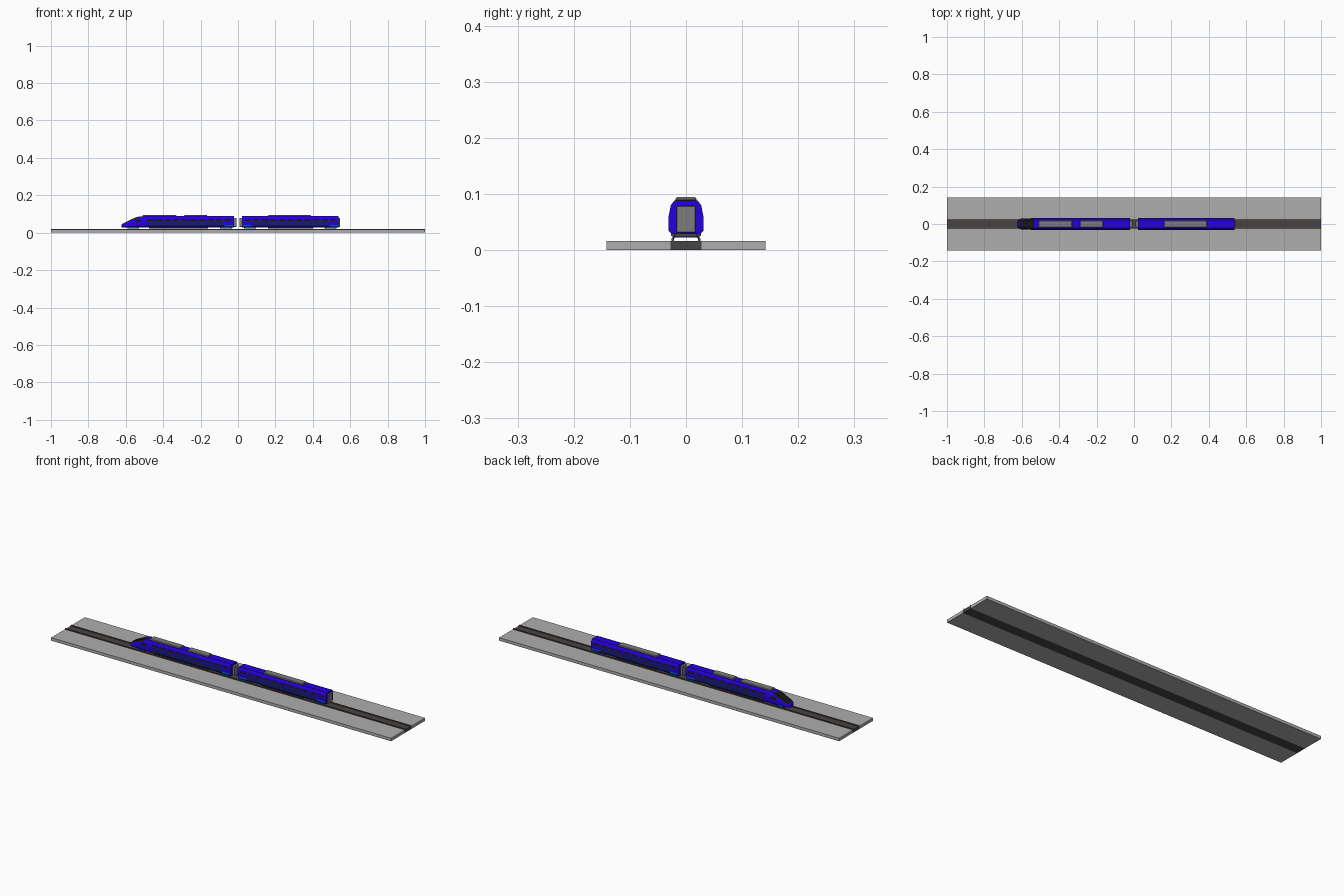
import bpy, bmesh, math

if "Cube" in bpy.data.objects:
    bpy.data.objects.remove(bpy.data.objects["Cube"])


def material(name, r, g, b):
    m = bpy.data.materials.new(name)
    m.diffuse_color = (r, g, b, 1)
    m.use_nodes = True
    m.node_tree.nodes["Principled BSDF"].inputs["Base Color"].default_value = m.diffuse_color
    return m


BLUE = material("blue", 0.02, 0.0, 0.72)
NAVY = material("navy", 0.008, 0.012, 0.16)
CYAN = material("light_blue", 0.0, 0.16, 0.75)
BLACK = material("black", 0.008, 0.008, 0.01)
DARK = material("dark_grey", 0.06, 0.06, 0.06)
PALE = material("platform_grey", 0.42, 0.42, 0.42)
GREY = material("equipment_grey", 0.2, 0.2, 0.2)
RUST = material("rail_brown", 0.13, 0.07, 0.05)

# Right half of the car cross-section (y, z), bottom to top
HALF = [(0.026, 0.029), (0.031, 0.035), (0.031, 0.06), (0.027, 0.080), (0.021, 0.088)]
FLOOR = HALF[0][1]


def mesh_object(name, verts, faces, mats):
    me = bpy.data.meshes.new(name)
    me.from_pydata(verts, [], faces)
    bm = bmesh.new()
    bm.from_mesh(me)
    bmesh.ops.recalc_face_normals(bm, faces=bm.faces)
    bm.to_mesh(me)
    bm.free()
    ob = bpy.data.objects.new(name, me)
    bpy.context.collection.objects.link(ob)
    for m in mats:
        me.materials.append(m)
    return ob


def box(name, x, y, z, mat, bevel=0):
    v = [(a, b, c) for a in x for b in y for c in z]
    f = [(0, 1, 3, 2), (4, 6, 7, 5), (0, 4, 5, 1), (2, 3, 7, 6), (0, 2, 6, 4), (1, 5, 7, 3)]
    ob = mesh_object(name, v, f, [mat])
    if bevel:
        mod = ob.modifiers.new("bevel", "BEVEL")
        mod.width, mod.segments = bevel, 1
    return ob


def loft(name, rings, black_spans=()):
    """Car shell through rings of (x, width scale, height scale)."""
    section = HALF + [(-y, z) for y, z in reversed(HALF)]
    n = len(section)
    verts = [(x, y * w, FLOOR + (z - FLOOR) * h) for x, w, h in rings for y, z in section]
    faces = [(r * n + i, r * n + (i + 1) % n, (r + 1) * n + (i + 1) % n, (r + 1) * n + i)
             for r in range(len(rings) - 1) for i in range(n)]
    faces += [tuple(range(n)), tuple(range((len(rings) - 1) * n, len(rings) * n))]
    ob = mesh_object(name, verts, faces, [BLUE, BLACK])
    for r in black_spans:
        for i in (3, 4, 5):
            ob.data.polygons[r * n + i].material_index = 1
    return ob


def side_y(z):
    for (y0, z0), (y1, z1) in zip(HALF, HALF[1:]):
        if z <= z1:
            return y0 + (y1 - y0) * (z - z0) / (z1 - z0)
    return HALF[-1][0]


def panel(name, x0, x1, z0, z1, mat, lift=0.0005):
    """Thin skin on both car sides, following the cross-section."""
    zs = [z0] + [z for _, z in HALF if z0 < z < z1] + [z1]
    verts, faces = [], []
    for s in (-1, 1):
        for z in zs:
            y = s * (side_y(z) + lift)
            verts += [(x0, y, z), (x1, y, z)]
        b = len(verts) - 2 * len(zs)
        for i in range(b, len(verts) - 2, 2):
            faces.append((i, i + 1, i + 3, i + 2) if s < 0 else (i, i + 2, i + 3, i + 1))
    bm_ob = mesh_object(name, verts, faces, [mat])
    # keep the open skins facing outwards
    for p in bm_ob.data.polygons:
        if p.normal.y * p.center.y < 0:
            p.flip()


def bogie(name, cx):
    box(name + "_frame", (cx - 0.032, cx + 0.032), (-0.02, 0.02), (0.023, 0.031), DARK)
    for k, dx in enumerate((-0.02, 0.02)):
        for s in (-1, 1):
            bpy.ops.mesh.primitive_cylinder_add(vertices=16, radius=0.0065, depth=0.004,
                                                location=(cx + dx, s * 0.0225, 0.0275),
                                                rotation=(math.pi / 2, 0, 0))
            w = bpy.context.object
            w.name = f"{name}_wheel_{k}_{'left' if s < 0 else 'right'}"
            w.data.materials.append(DARK)
    # coloured skirt over the wheels
    for s in (-1, 1):
        ys = sorted((s * 0.022, s * 0.0265))
        box(name + "_skirt", (cx - 0.026, cx + 0.026), ys, (0.025, 0.031), CYAN)


def gangway(name, x0, x1):
    box(name, (x0, x1), (-0.017, 0.017), (0.031, 0.079), GREY, 0.001)


def car(name, x0, x1, nav, ends):
    panel(name + "_lower_band", nav[0], nav[1], 0.035, 0.0605, NAVY)
    for k, (a, b) in enumerate(ends):
        panel(f"{name}_end_band_{k}", a, b, 0.030, 0.042, CYAN, 0.0007)
    # windows along the sloped upper side
    n = int((x1 - x0) / 0.042)
    step = (x1 - x0) / n
    for k in range(n):
        a = x0 + k * step
        panel(f"{name}_window_{k}", a + 0.004, a + step - 0.004, 0.063, 0.073, BLACK, 0.0006)


# Track bed, platforms and rails
box("track_bed", (-1, 1), (-0.028, 0.028), (0, 0.016), DARK)
for s, side in ((-1, "front"), (1, "back")):
    box(side + "_platform", (-1, 1), sorted((s * 0.028, s * 0.142)), (0, 0.016), PALE)
    box(side + "_rail", (-1, 1), sorted((s * 0.0215, s * 0.0255)), (0.016, 0.021), RUST)

# Leading car with sloped nose
loft("lead_car_body", [(-0.624, 0.45, 0.22), (-0.615, 0.76, 0.34), (-0.6, 0.92, 0.47),
                       (-0.56, 0.98, 0.8), (-0.535, 1, 0.95), (-0.51, 1, 1), (-0.022, 1, 1)],
     black_spans=(1, 2, 3))
car("lead_car", -0.49, -0.03, (-0.48, -0.075), [(-0.072, -0.024)])
panel("cab_window", -0.55, -0.515, 0.056, 0.069, BLACK, 0.0007)
bogie("lead_front_bogie", -0.56)
bogie("lead_rear_bogie", -0.065)

# Trailing car
loft("trailing_car_body", [(0.022, 1, 1), (0.538, 1, 1)])
car("trailing_car", 0.03, 0.53, (0.075, 0.485), [(0.024, 0.072), (0.488, 0.536)])
bogie("trailing_front_bogie", 0.065)
bogie("trailing_rear_bogie", 0.495)

# Gangways at the car ends
gangway("lead_gangway", -0.022, -0.008)
gangway("trailing_front_gangway", 0.008, 0.022)
gangway("trailing_rear_gangway", 0.538, 0.546)

# Roof equipment
for k, (a, b) in enumerate(((-0.51, -0.33), (-0.288, -0.165), (0.16, 0.39))):
    box(f"roof_unit_{k}", (a, b), (-0.019, 0.019), (0.086, 0.0945), GREY, 0.003)

# Underfloor equipment
for k, (a, b) in enumerate(((-0.475, -0.16), (0.16, 0.4))):
    box(f"underfloor_unit_{k}", (a, b), (-0.024, 0.024), (0.022, 0.031), DARK, 0.002)
